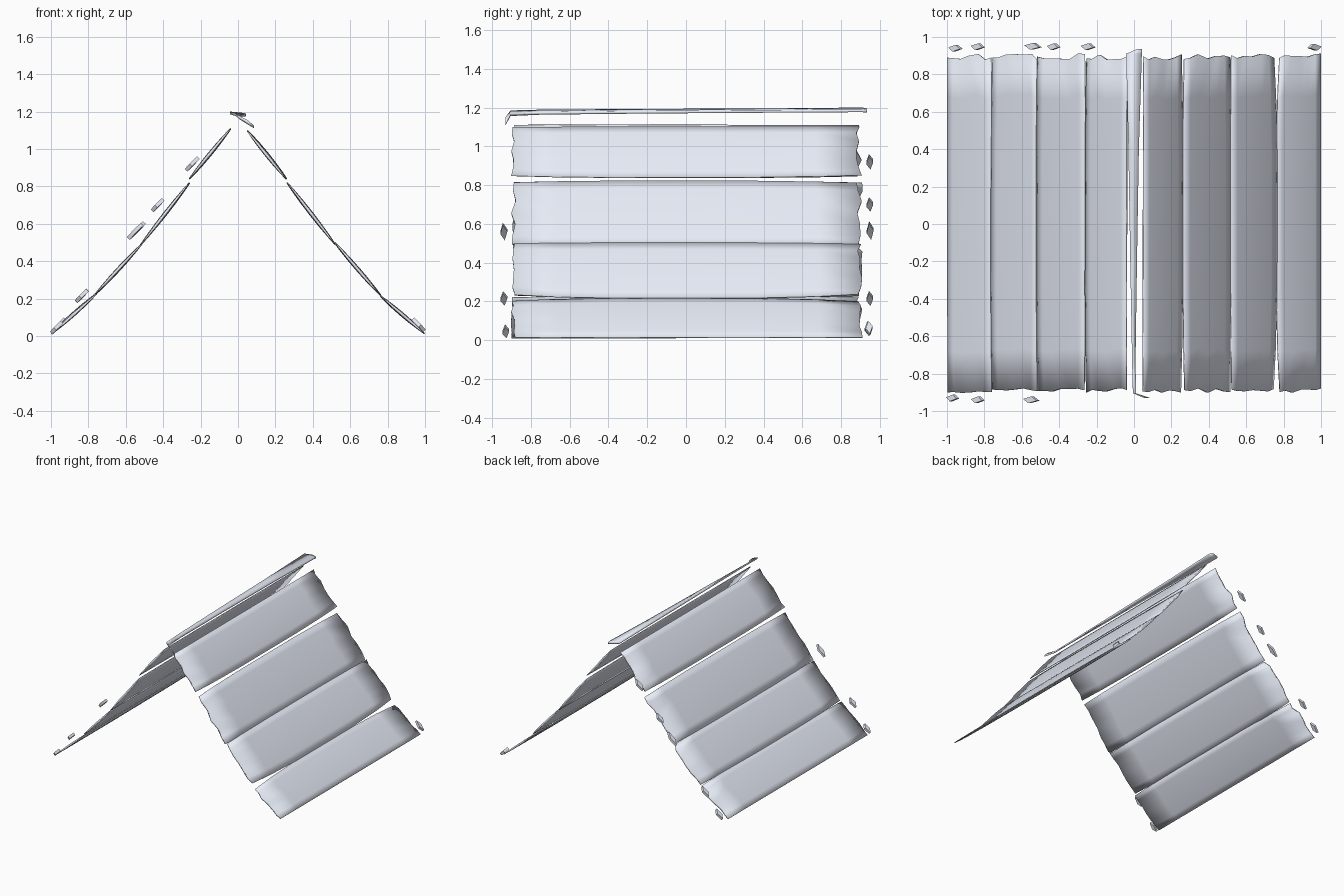
import bpy, bmesh, random
from mathutils import Vector

if "Cube" in bpy.data.objects:
    bpy.data.objects.remove(bpy.data.objects["Cube"])

random.seed(7)

pale = bpy.data.materials.new("pale_board")
pale.diffuse_color = (0.80, 0.84, 0.93, 1)
pale.use_nodes = True
pale.node_tree.nodes["Principled BSDF"].inputs["Base Color"].default_value = pale.diffuse_color


def make_object(name, bm, soft=True):
    bmesh.ops.recalc_face_normals(bm, faces=bm.faces[:])
    mesh = bpy.data.meshes.new(name)
    bm.to_mesh(mesh)
    bm.free()
    mesh.materials.append(pale)
    obj = bpy.data.objects.new(name, mesh)
    bpy.context.collection.objects.link(obj)
    bpy.ops.object.select_all(action='DESELECT')
    obj.select_set(True)
    bpy.context.view_layer.objects.active = obj
    if soft:
        bpy.ops.object.shade_smooth()
    else:
        bpy.ops.object.shade_smooth_by_angle(angle=0.7)
    return obj


def plank(name, top, bottom, pull_top=0.0, pull_bottom=0.0, jag=0.018, thick=0.024):
    """Closed slab running along y; corners pull inward, ends are chipped."""
    us = (0, 0.13, 0.3, 0.5, 0.68, 0.86, 1)
    ss = (0, 0.12, 0.3, 0.7, 0.88, 1)
    nu, nv = len(us) - 1, len(ss) - 1
    a, b = Vector((top[0], 0, top[1])), Vector((bottom[0], 0, bottom[1]))
    d = b - a
    n = Vector((-d.z, 0, d.x)).normalized()
    if n.z < 0:
        n = -n
    front = [-0.89 + random.uniform(-jag, jag) * 0.7 for _ in us]
    back = [0.895 + random.uniform(-jag, jag) for _ in us]
    warp = [random.uniform(-0.003, 0.003) for _ in range(4)]
    bm = bmesh.new()
    layers = []
    for side in (1, -1):
        rows = []
        for i, u0 in enumerate(us):
            row = []
            for j, s in enumerate(ss):
                end = abs(2 * s - 1) ** 3
                t0, t1 = pull_top * end, 1 - pull_bottom * end
                u = t0 + (t1 - t0) * u0
                p = a + d * u
                p.y = front[i] + (back[i] - front[i]) * s
                # Thin worn rim, slightly pillowed middle and a gentle twist
                edge = 1 - 0.7 * abs(2 * u0 - 1) ** 2
                edge *= 1 - 0.4 * end
                twist = ((warp[0] * (1 - u0) + warp[1] * u0) * (1 - s)
                         + (warp[2] * (1 - u0) + warp[3] * u0) * s)
                p += n * (side * thick / 2 * edge + twist)
                row.append(bm.verts.new(p))
            rows.append(row)
        layers.append(rows)
    for rows in layers:
        for i in range(nu):
            for j in range(nv):
                bm.faces.new((rows[i][j], rows[i + 1][j], rows[i + 1][j + 1], rows[i][j + 1]))
    A, B = layers
    for i in range(nu):
        for j in (0, nv):
            bm.faces.new((A[i][j], A[i + 1][j], B[i + 1][j], B[i][j]))
    for j in range(nv):
        for i in (0, nu):
            bm.faces.new((A[i][j], A[i][j + 1], B[i][j + 1], B[i][j]))
    return make_object(name, bm)


# Right slope boards, ridge to eave
plank("right_board_1", (0.05, 1.10), (0.26, 0.838), 0.0, 0.04)
plank("right_board_2", (0.262, 0.822), (0.522, 0.49), 0.03, 0.02)
plank("right_board_3", (0.515, 0.50), (0.765, 0.215), 0.02, 0.07)
plank("right_board_4", (0.76, 0.217), (0.997, 0.012), 0.08, 0.0)

# Left slope boards, ridge to eave
plank("left_board_1", (-0.04, 1.11), (-0.26, 0.838), 0.0, 0.03)
plank("left_board_2", (-0.26, 0.82), (-0.522, 0.487), 0.02, 0.02)
plank("left_board_3", (-0.515, 0.495), (-0.765, 0.222), 0.02, 0.03)
plank("left_board_4", (-0.755, 0.227), (-0.997, 0.012), 0.03, 0.0)

# Twisted ridge strip: each station is y, left point, right point
stations = [
    (0.935, (0.015, 1.188), (0.042, 1.180)),
    (0.91, (-0.042, 1.193), (0.042, 1.183)),
    (0.40, (-0.030, 1.188), (0.026, 1.180)),
    (-0.20, (-0.020, 1.186), (0.016, 1.176)),
    (-0.75, (-0.010, 1.182), (0.008, 1.170)),
    (-0.905, (-0.006, 1.178), (0.012, 1.163)),
    (-0.93, (0.055, 1.145), (0.085, 1.118)),
]
bm = bmesh.new()
rings = []
for y, l, r in stations:
    pts = [(l[0], l[1] + 0.007), (r[0], r[1] + 0.007), (r[0], r[1] - 0.007), (l[0], l[1] - 0.007)]
    rings.append([bm.verts.new((x, y, z)) for x, z in pts])
for p, q in zip(rings, rings[1:]):
    for k in range(4):
        bm.faces.new((p[k], p[(k + 1) % 4], q[(k + 1) % 4], q[k]))
bm.faces.new(rings[0])
bm.faces.new(rings[-1][::-1])
make_object("ridge_strip", bm)

# Loose splinters floating off the board ends: x, y, z, size
splinters = [
    (-0.955, 0.94, 0.06, 1.0), (-0.835, 0.948, 0.215, 1.0), (-0.54, 0.95, 0.565, 1.3),
    (-0.43, 0.948, 0.70, 0.95), (-0.245, 0.948, 0.92, 1.05), (0.965, 0.945, 0.06, 1.0),
    (-0.97, -0.93, 0.045, 0.9), (-0.835, -0.94, 0.215, 0.95), (-0.55, -0.94, 0.56, 1.2),
]
for i, (x, y, z, s) in enumerate(splinters):
    side = 1 if x > 0 else -1
    along = Vector((side * 0.031, 0.004, -0.032)) * s
    across = Vector((-side * 0.008, 0.018, 0.006))
    n = Vector((side * 0.72, 0, 0.69)) * 0.010
    c = Vector((x, y, z))
    bm = bmesh.new()
    corners = (along, across, -along, -across)
    hi = [bm.verts.new(c + v + n) for v in corners]
    lo = [bm.verts.new(c + v - n) for v in corners]
    bm.faces.new(hi)
    bm.faces.new(lo[::-1])
    for k in range(4):
        bm.faces.new((hi[k], hi[(k + 1) % 4], lo[(k + 1) % 4], lo[k]))
    make_object(f"splinter_{i + 1}", bm, soft=False)
